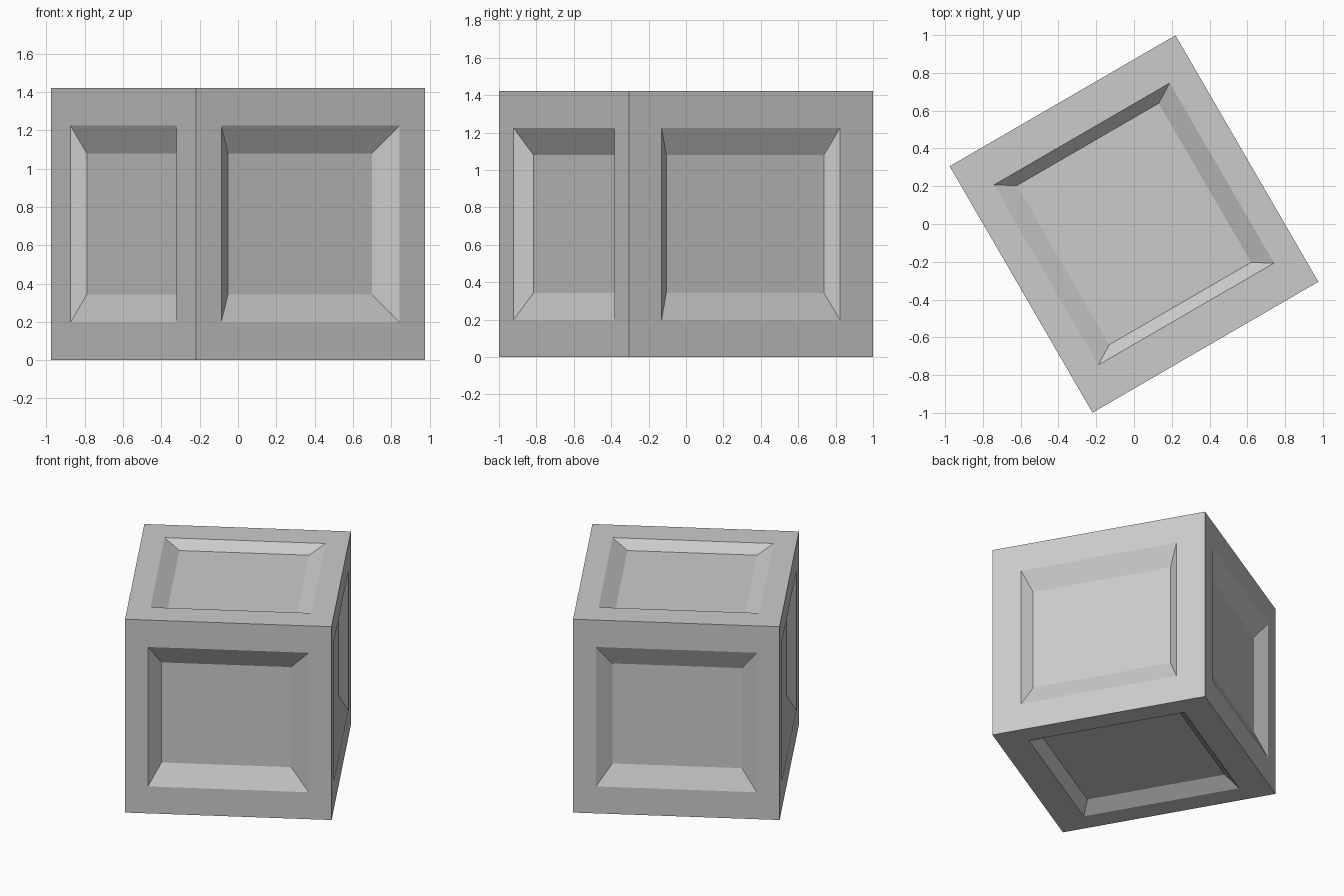
import bpy, bmesh
from math import radians
from mathutils import Vector

if "Cube" in bpy.data.objects:
    bpy.data.objects.remove(bpy.data.objects["Cube"])

HALF = Vector((0.691, 0.754, 0.711))    # crate half sizes
OUTER = Vector((0.538, 0.551, 0.513))   # panel opening half sizes
INNER = Vector((0.434, 0.487, 0.368))   # panel floor half sizes


def place(face, normal, half, depth, shift_x=0.0):
    """Fit a face to the given half sizes, sunk below the crate surface."""
    c = face.calc_center_median()
    axis = max(range(3), key=lambda i: abs(normal[i]))
    for v in face.verts:
        for i in range(3):
            if i == axis:
                v.co[i] = (HALF[i] - depth) * (1 if normal[i] > 0 else -1)
            else:
                v.co[i] = half[i] * (1 if v.co[i] > c[i] else -1)
        if axis != 0:
            v.co.x += shift_x


bm = bmesh.new()
bmesh.ops.create_cube(bm, size=2)
bmesh.ops.scale(bm, vec=HALF, verts=bm.verts)
bm.normal_update()

# Sunken panel with sloped walls on every side
for face in list(bm.faces):
    n = face.normal.copy()
    front = n.y < -0.5
    bmesh.ops.inset_individual(bm, faces=[face], thickness=0.1)
    place(face, n, OUTER, 0)
    bmesh.ops.inset_individual(bm, faces=[face], thickness=0.05)
    place(face, n, INNER, 0.075 if front else 0.061, -0.02 if front else 0)

bmesh.ops.recalc_face_normals(bm, faces=bm.faces)
mesh = bpy.data.meshes.new("crate")
bm.to_mesh(mesh)
bm.free()

crate = bpy.data.objects.new("crate", mesh)
bpy.context.collection.objects.link(crate)
crate.location.z = HALF.z
crate.rotation_euler.z = radians(30.1)
